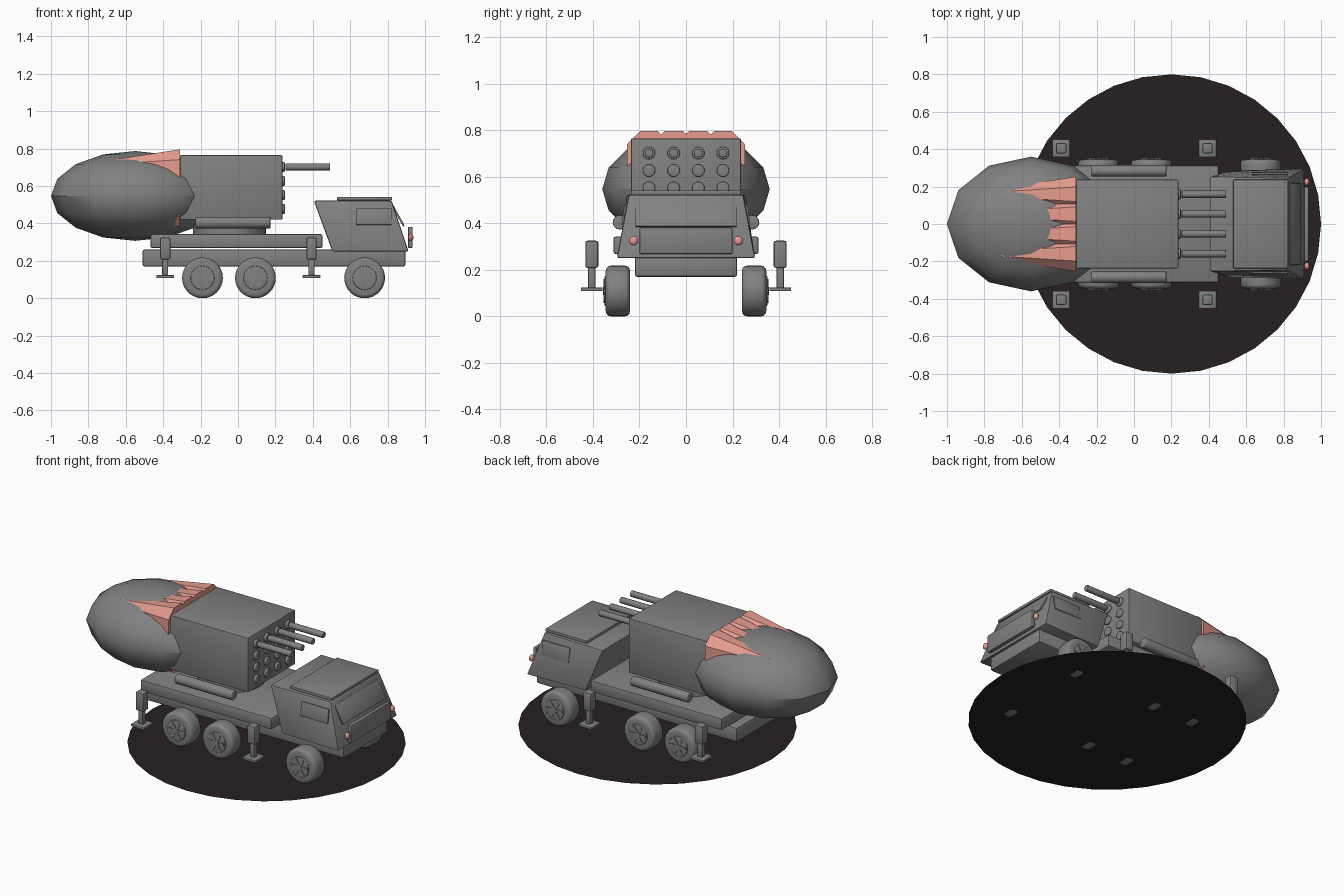
import bpy, bmesh, math
from mathutils import Matrix, Vector

if "Cube" in bpy.data.objects:
    bpy.data.objects.remove(bpy.data.objects["Cube"])


def material(name, rgb):
    m = bpy.data.materials.new(name)
    m.diffuse_color = (*rgb, 1)
    m.use_nodes = True
    m.node_tree.nodes["Principled BSDF"].inputs["Base Color"].default_value = m.diffuse_color
    return m


GREY = material("grey_metal", (0.22, 0.22, 0.22))
PINK = material("salmon_pink", (0.78, 0.33, 0.27))
DARK = material("dark_brown", (0.022, 0.014, 0.014))
AXIS = {"x": Matrix.Rotation(math.pi / 2, 4, "Y"),
        "y": Matrix.Rotation(math.pi / 2, 4, "X"),
        "z": Matrix.Identity(4)}


def finish(bm, name, mat, smooth=True):
    bmesh.ops.recalc_face_normals(bm, faces=bm.faces)
    me = bpy.data.meshes.new(name)
    bm.to_mesh(me)
    bm.free()
    me.materials.append(mat)
    ob = bpy.data.objects.new(name, me)
    bpy.context.collection.objects.link(ob)
    if smooth:
        bpy.ops.object.select_all(action="DESELECT")
        ob.select_set(True)
        bpy.context.view_layer.objects.active = ob
        bpy.ops.object.shade_smooth_by_angle(angle=math.radians(35))
    return ob


def round_edges(bm, width, segments=2):
    edges = [e for e in bm.edges if e.calc_face_angle(0) > 0.9]
    bmesh.ops.bevel(bm, geom=edges, offset=width, segments=segments,
                    profile=0.5, affect="EDGES")


def prism(name, bottom, top, bevel=0.008, mat=GREY):
    """Solid between two quads, each given as (x0, x1, half width, z)."""
    bm = bmesh.new()
    rings = []
    for x0, x1, w, z in (bottom, top):
        hw = w if isinstance(w, tuple) else (w, w)
        pts = [(x0, -hw[0], z), (x1, -hw[1], z), (x1, hw[1], z), (x0, hw[0], z)]
        rings.append([bm.verts.new(p) for p in pts])
    lo, hi = rings
    bm.faces.new(lo[::-1])
    bm.faces.new(hi)
    for i in range(4):
        j = (i + 1) % 4
        bm.faces.new((lo[i], lo[j], hi[j], hi[i]))
    if bevel:
        bmesh.ops.recalc_face_normals(bm, faces=bm.faces)
        round_edges(bm, bevel)
    return finish(bm, name, mat)


def box(name, x, y, z, bevel=0.006, mat=GREY, tilt=None):
    bm = bmesh.new()
    bmesh.ops.create_cube(bm, size=1)
    bmesh.ops.scale(bm, vec=(x[1] - x[0], y[1] - y[0], z[1] - z[0]), verts=bm.verts)
    if bevel:
        round_edges(bm, bevel)
    mid = Vector((sum(x) / 2, sum(y) / 2, sum(z) / 2))
    bm.transform(Matrix.Translation(mid) @ (tilt or Matrix.Identity(4)))
    return finish(bm, name, mat)


def tube(name, centre, r1, length, axis, sides=16, r2=None, bevel=0, mat=GREY,
         spin=0, smooth=True):
    bm = bmesh.new()
    bmesh.ops.create_cone(bm, cap_ends=True, segments=sides, radius1=r1,
                          radius2=r1 if r2 is None else r2, depth=length)
    if bevel:
        round_edges(bm, bevel, 3)
    bm.transform(Matrix.Translation(centre) @ AXIS[axis] @ Matrix.Rotation(spin, 4, "Z"))
    return finish(bm, name, mat, smooth)


def ellipsoid(name, centre, radii, u, v, mat):
    bm = bmesh.new()
    bmesh.ops.create_uvsphere(bm, u_segments=u, v_segments=v, radius=1)
    bm.transform(Matrix.Translation(centre) @ Matrix.Diagonal((*radii, 1)))
    return finish(bm, name, mat)


# Ground disc, a single flat face
bm = bmesh.new()
bmesh.ops.create_circle(bm, cap_ends=True, segments=32, radius=0.8)
bm.transform(Matrix.Translation((0.2, 0, 0.003)))
finish(bm, "base_disc", DARK, False)

# Chassis, deck and turntable
box("chassis_frame", (-0.51, 0.895), (-0.22, 0.22), (0.17, 0.26), 0.01)
box("deck", (-0.468, 0.452), (-0.312, 0.312), (0.268, 0.343), 0.01)
tube("turntable", (-0.045, 0, 0.383), 0.195, 0.085, "z", 32)

# Launcher box and the big rounded body behind it
box("launcher_box", (-0.31, 0.237), (-0.237, 0.237), (0.42, 0.765), 0.006)
ellipsoid("rear_body", (-0.55, 0, 0.547), (0.45, 0.36, 0.24), 12, 8, GREY)

# Four by four muzzles, tapered tail cones, and rods in the top row
for col, y in enumerate((-0.159, -0.053, 0.053, 0.159)):
    for row, z in enumerate((0.702, 0.627, 0.552, 0.477)):
        tag = f"_{row}_{col}"
        tube("muzzle" + tag, (0.238, y, z), 0.027, 0.024, "x", bevel=0.005)
        tube("tail_cone" + tag, (-0.51, y, z), 0.035, 0.4, "x", 8, 0.102,
             mat=PINK, spin=math.pi / 8, smooth=False)
    tube(f"rod_{col}", (0.374, y, 0.702), 0.019, 0.238, "x", 12, bevel=0.003)

# Cab: leaning prism, wider at the foot, with roof and windscreen plates
prism("cab", (0.505, 0.912, (0.285, 0.298), 0.25),
      (0.405, 0.822, (0.255, 0.247), 0.522), 0.01)
box("roof_plate", (0.53, 0.824), (-0.237, 0.237), (0.523, 0.542), 0.005)
lean = math.atan2(-0.058, 0.105)
box("windscreen", (0.853, 0.863), (-0.218, 0.218), (0.378, 0.498), 0.002,
    tilt=Matrix.Rotation(lean, 4, "Y") @ Matrix.Scale(1, 4))
box("front_panel", (0.908, 0.934), (-0.2, 0.2), (0.268, 0.382), 0.008)

for s, side in ((-1, "right"), (1, "left")):
    def span(a, b):
        return tuple(sorted((s * a, s * b)))

    # Side windows lie on the sloping cab walls
    wall = Matrix.Rotation(s * math.atan2(0.04, 0.272), 4, "X")
    box("side_window_" + side, (0.63, 0.822), span(0.262, 0.271), (0.392, 0.48),
        0.001, tilt=wall)
    ellipsoid("headlight_" + side, (0.924, s * 0.225, 0.325), (0.014, 0.02, 0.02),
              12, 8, PINK)
    # Cylinders along the foot of the launcher
    tube("side_cylinder_" + side, (-0.027, s * 0.284, 0.404), 0.031, 0.4, "x",
         bevel=0.006)

    # Wheels with a raised hub and spokes
    for n, x in enumerate((-0.19, 0.093, 0.677)):
        tag = f"_{side}_{n}"
        tube("tyre" + tag, (x, s * 0.293, 0.109), 0.109, 0.104, "y", 32, bevel=0.022)
        tube("hub" + tag, (x, s * 0.343, 0.109), 0.064, 0.016, "y", 24, bevel=0.004)
        tube("hub_cap" + tag, (x, s * 0.35, 0.109), 0.018, 0.014, "y", 12)
        bm = bmesh.new()
        for k in range(6):
            spoke = bmesh.ops.create_cube(bm, size=1)["verts"]
            turn = (Matrix.Translation((x, s * 0.351, 0.109))
                    @ Matrix.Rotation(k * math.pi / 3, 4, "Y")
                    @ Matrix.Translation((0.03, 0, 0))
                    @ Matrix.Diagonal((0.05, 0.009, 0.016, 1)))
            bmesh.ops.transform(bm, matrix=turn, verts=spoke)
        finish(bm, "spokes" + tag, GREY)

    # Stabiliser jacks: housing, leg and foot
    for n, x in enumerate((-0.39, 0.393)):
        tag = f"_{side}_{n}"
        box("jack_housing" + tag, (x - 0.028, x + 0.028), span(0.377, 0.433),
            (0.208, 0.325), 0.009)
        box("jack_leg" + tag, (x - 0.016, x + 0.016), span(0.389, 0.421),
            (0.115, 0.215), 0.004)
        box("jack_foot" + tag, (x - 0.047, x + 0.047), span(0.358, 0.452),
            (0.108, 0.124), 0.004)
